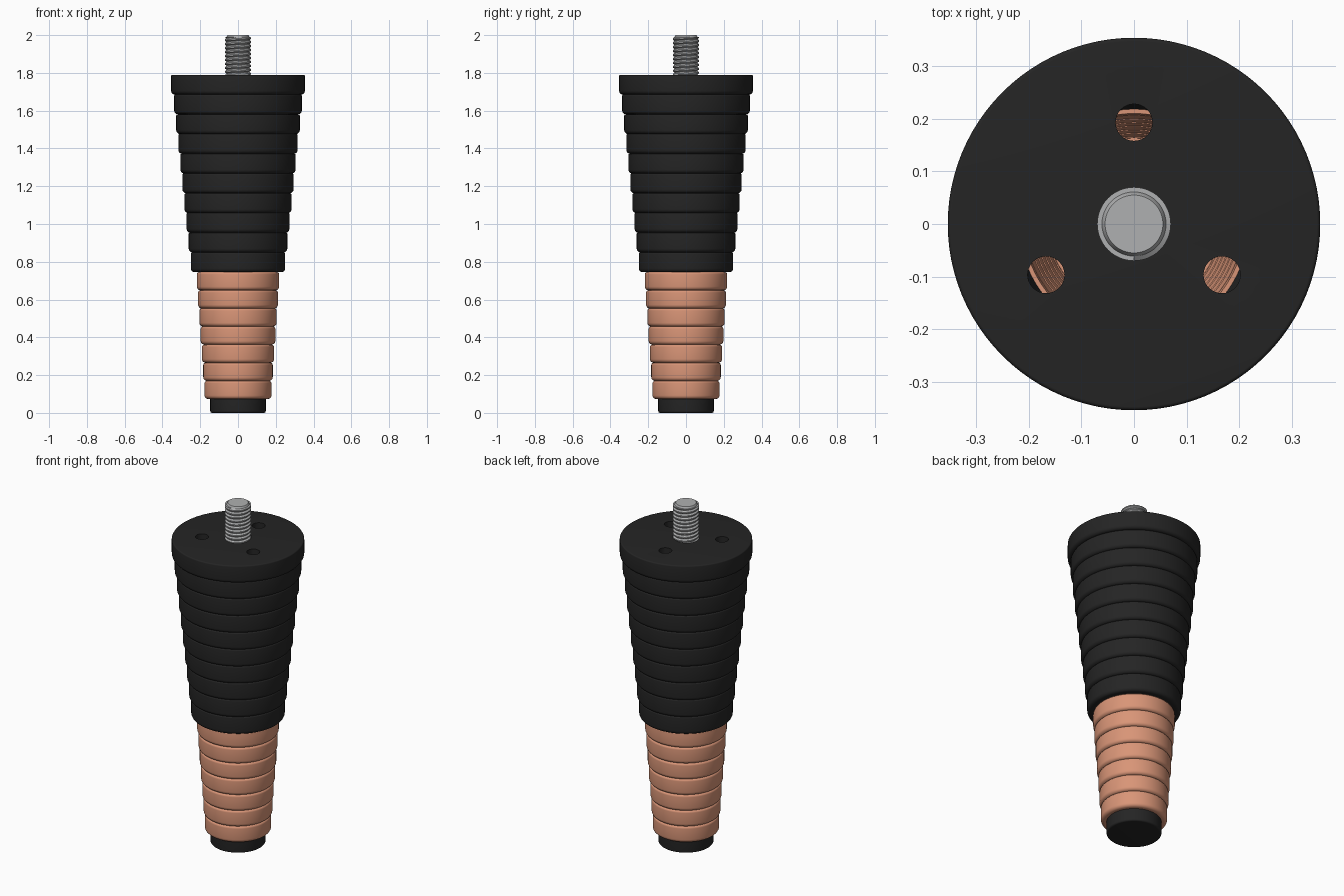
import bpy, bmesh, math
from mathutils import Matrix

cube = bpy.data.objects.get("Cube")
if cube:
    bpy.data.objects.remove(cube, do_unlink=True)


def material(name, colour):
    m = bpy.data.materials.new(name)
    m.use_nodes = True
    m.diffuse_color = (*colour, 1)
    m.node_tree.nodes["Principled BSDF"].inputs["Base Color"].default_value = (*colour, 1)
    return m


BLACK = material("matte black", (0.018, 0.018, 0.018))
COPPER = material("copper", (0.69, 0.3, 0.185))
STEEL = material("steel grey", (0.43, 0.435, 0.44))
SEGMENTS = 96


def finish(name, bm, mat):
    bmesh.ops.remove_doubles(bm, verts=bm.verts, dist=1e-5)
    bmesh.ops.recalc_face_normals(bm, faces=bm.faces)
    mesh = bpy.data.meshes.new(name)
    bm.to_mesh(mesh)
    bm.free()
    mesh.materials.append(mat)
    obj = bpy.data.objects.new(name, mesh)
    bpy.context.collection.objects.link(obj)
    return obj


def smooth(obj):
    bpy.ops.object.select_all(action="DESELECT")
    obj.select_set(True)
    bpy.context.view_layer.objects.active = obj
    bpy.ops.object.shade_smooth_by_angle(angle=math.radians(35))


def lathe(name, profile, mat):
    """Turn a closed (radius, height) profile around the z axis."""
    bm = bmesh.new()
    verts = [bm.verts.new((r, 0, z)) for r, z in profile]
    edges = [bm.edges.new((a, b)) for a, b in zip(verts, verts[1:])]
    if profile[0][0] > 0:
        edges.append(bm.edges.new((verts[-1], verts[0])))
    bmesh.ops.spin(bm, geom=verts + edges, cent=(0, 0, 0), axis=(0, 0, 1),
                   angle=math.tau, steps=SEGMENTS)
    return finish(name, bm, mat)


def corner(r, z, size, up):
    """Quarter-round edge, listed from top to bottom."""
    pts = []
    for i in range(6):
        a = math.radians(90 * i / 5)
        if up:
            pts.append((r - size * (1 - math.sin(a)), z - size * (1 - math.cos(a))))
        else:
            pts.append((r - size * (1 - math.cos(a)), z + size * (1 - math.sin(a))))
    return pts


def rings(top, bottom, radii, top_round, bottom_round):
    """Stacked rounded rings, listed from top to bottom."""
    step = (top - bottom) / len(radii)
    pts = []
    for i, r in enumerate(radii):
        z = top - i * step
        pts += corner(r, z, top_round, True)
        pts += corner(r, z - step, bottom_round, False)
    return pts


# Black sleeve: hollow, ribbed, closed by a top plate
sleeve_radii = [0.354] + [0.338 - 0.011 * i for i in range(9)]
profile = [(0, 1.79)] + rings(1.79, 0.745, sleeve_radii, 0.007, 0.02)
profile += [(0.213, 0.745), (0.222, 0.77), (0.295, 1.70), (0, 1.70)]
sleeve = lathe("upper_sleeve", profile, BLACK)

# Three holes through the top plate
bm = bmesh.new()
for angle in (90, 210, 330):
    a = math.radians(angle)
    place = Matrix.Translation((0.193 * math.cos(a), 0.193 * math.sin(a), 1.75))
    bmesh.ops.create_cone(bm, cap_ends=True, segments=32, radius1=0.035,
                          radius2=0.035, depth=0.2, matrix=place)
cutter = finish("hole_cutter", bm, BLACK)
cutter.hide_render = True
bpy.context.view_layer.objects.active = sleeve
mod = sleeve.modifiers.new("holes", "BOOLEAN")
mod.object = cutter
mod.operation = "DIFFERENCE"
mod.solver = "EXACT"
bpy.ops.object.modifier_apply(modifier=mod.name)
bpy.data.objects.remove(cutter, do_unlink=True)
smooth(sleeve)

# Copper lower leg: ribbed shell with a matching stepped inside
copper_radii = [0.218 - 0.0068 * i for i in range(7)]
profile = [(0.21, 0.76), (0.222, 0.76), (0.222, 0.75)]
profile += rings(0.745, 0.073, copper_radii, 0.012, 0.02)
profile += [(0, 0.073), (0, 0.085)]
step = (0.745 - 0.073) / 7
for i in reversed(range(7)):
    r = copper_radii[i] - 0.014
    low = 0.745 - (i + 1) * step
    profile += [(r, low + 0.012), (r + 0.003, low + step)]
smooth(lathe("lower_leg", profile, COPPER))

# Black foot
profile = [(0, 0.08), (0.147, 0.08)] + corner(0.147, 0, 0.01, False) + [(0, 0)]
smooth(lathe("foot", profile, BLACK))

# Steel stud: core with a chamfered tip
profile = [(0, 2.0), (0.055, 2.0), (0.062, 1.988), (0.062, 1.75), (0, 1.75)]
smooth(lathe("stud_core", profile, STEEL))

# Helical thread, clipped to the stud's length
Z0, Z1, PITCH, N = 1.785, 1.99, 0.021, 48
tooth = [(0.061, 0.0), (0.07, 0.35), (0.07, 0.65), (0.061, 1.0)]
bm = bmesh.new()
previous = None
for i in range(int(((Z1 - Z0) / PITCH + 1) * N) + 1):
    a = math.tau * i / N
    row = []
    for r, f in tooth:
        z = Z0 + PITCH * (i / N + f - 1)
        row.append(bm.verts.new((r * math.cos(a), r * math.sin(a), min(max(z, Z0), Z1))))
    if previous:
        for k in range(len(tooth) - 1):
            bm.faces.new((previous[k], row[k], row[k + 1], previous[k + 1]))
    previous = row
# Drop slivers flattened by the clipping
flat = [f for f in bm.faces if f.calc_area() < 1e-9]
bmesh.ops.delete(bm, geom=flat, context="FACES")
smooth(finish("stud_thread", bm, STEEL))
